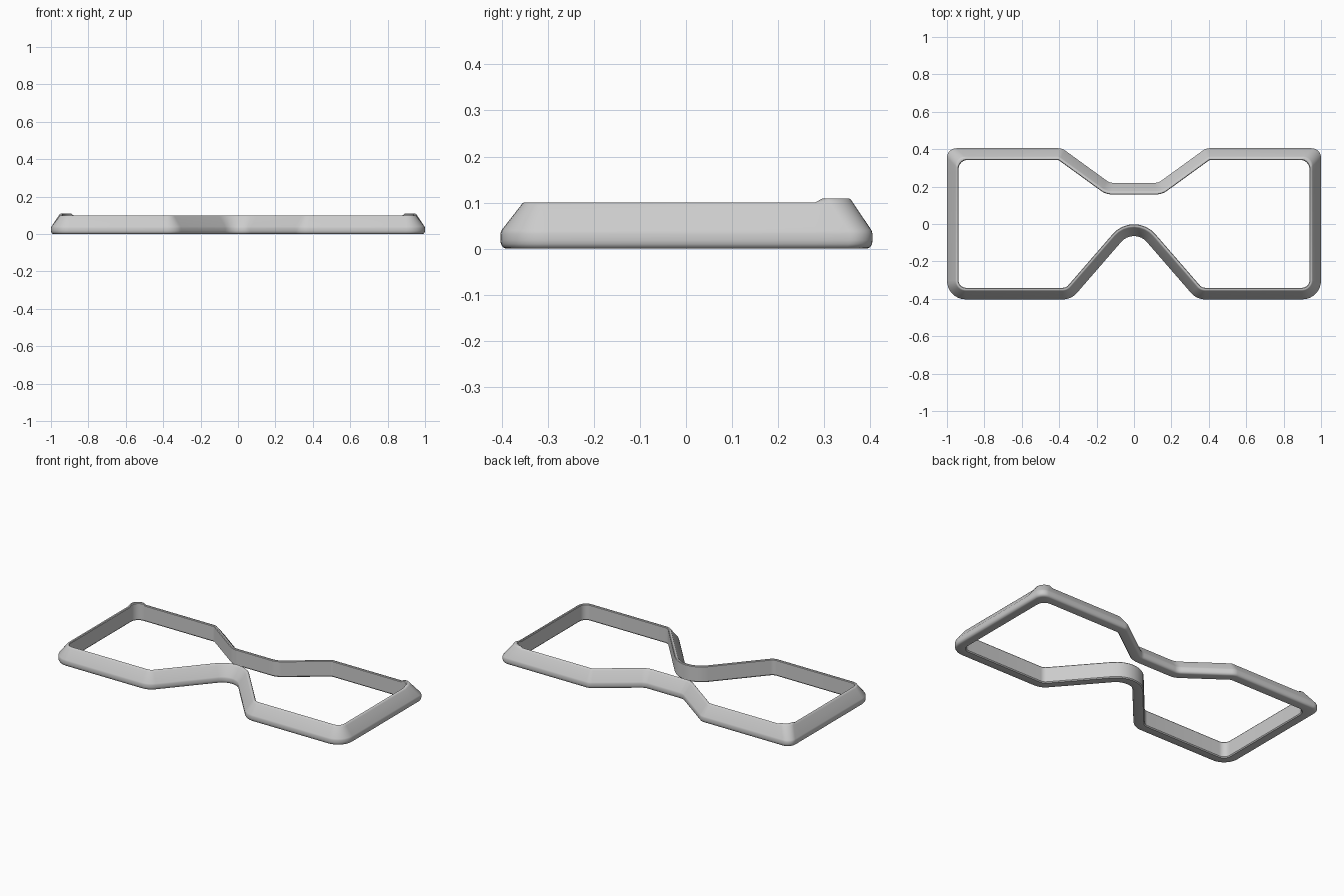
import bpy, bmesh, math
from mathutils import Vector

if "Cube" in bpy.data.objects:
    bpy.data.objects.remove(bpy.data.objects["Cube"])

WALL = 0.062   # wall thickness in plan
SEG = 8        # steps per rounded corner

# Right half of the outer outline, counter-clockwise: x, y, outer radius, inner radius, rim lift
half = [
    (0.335, -0.403, 0.10, 0.04, 0),
    (1.0, -0.403, 0.10, 0.04, 0),
    (1.0, 0.28, 0, 0, 0),
    (1.0, 0.405, 0.05, 0.05, 0.009),
    (0.88, 0.405, 0, 0, 0),
    (0.385, 0.405, 0.06, 0.02, 0),
    (0.13, 0.22, 0.06, 0.10, 0),
]
bridge = (0, -0.017, 0.09, 0.15, 0)
outline = [bridge] + half + [(-x, *rest) for x, *rest in reversed(half)]
corners = [Vector(c[:2]) for c in outline]
n = len(corners)


def inset_corner(i, d):
    """Corner moved inward so both neighbouring edges shift by d."""
    a = (corners[i] - corners[i - 1]).normalized()
    b = (corners[(i + 1) % n] - corners[i]).normalized()
    na, nb = Vector((-a.y, a.x)), Vector((-b.y, b.x))
    return corners[i] + (na + nb) * d / (1 + na.dot(nb))


def rounded(pts, radii):
    """Closed outline with each corner replaced by a circular arc."""
    out = []
    for i, p in enumerate(pts):
        r = radii[i]
        if r == 0:
            out.append(p)
            continue
        u = (pts[i - 1] - p).normalized()
        v = (pts[(i + 1) % n] - p).normalized()
        ang = u.angle(v)
        centre = p + (u + v).normalized() * r / math.sin(ang / 2)
        s = p + u * r / math.tan(ang / 2) - centre
        e = p + v * r / math.tan(ang / 2) - centre
        sweep = math.pi - ang
        for k in range(SEG + 1):
            t = k / SEG
            out.append(centre + (s * math.sin((1 - t) * sweep)
                                 + e * math.sin(t * sweep)) / math.sin(sweep))
    return out


outer = rounded(corners, [c[2] for c in outline])
inner = rounded([inset_corner(i, WALL) for i in range(n)], [c[3] for c in outline])
lift = [c[4] for c in outline for _ in range(SEG + 1 if c[2] else 1)]

# Wall section: fraction from outer to inner edge, height
section = [(0.20, 0), (0.09, 0.003), (0.02, 0.010), (0, 0.018), (0, 0.032),
           (0.04, 0.040), (0.71, 0.093), (0.76, 0.098), (0.83, 0.1),
           (0.95, 0.1), (1, 0.096), (1, 0.006), (0.92, 0)]

bm = bmesh.new()
rings = []
for t, z in section:
    rings.append([bm.verts.new((*o.lerp(i, t), z + (h if z > 0.09 else 0)))
                  for o, i, h in zip(outer, inner, lift)])
m = len(outer)
for s in range(len(rings)):
    lo, hi = rings[s], rings[(s + 1) % len(rings)]
    for k in range(m):
        j = (k + 1) % m
        bm.faces.new((lo[k], lo[j], hi[j], hi[k]))
bmesh.ops.recalc_face_normals(bm, faces=bm.faces)
mesh = bpy.data.meshes.new("frame")
bm.to_mesh(mesh)
bm.free()

# Plain grey frame
grey = bpy.data.materials.new("grey")
grey.diffuse_color = (0.6, 0.6, 0.6, 1)
grey.use_nodes = True
grey.node_tree.nodes["Principled BSDF"].inputs["Base Color"].default_value = grey.diffuse_color
mesh.materials.append(grey)
frame = bpy.data.objects.new("frame", mesh)
bpy.context.collection.objects.link(frame)
bpy.context.view_layer.objects.active = frame
frame.select_set(True)
bpy.ops.object.shade_smooth_by_angle(angle=math.radians(35))
